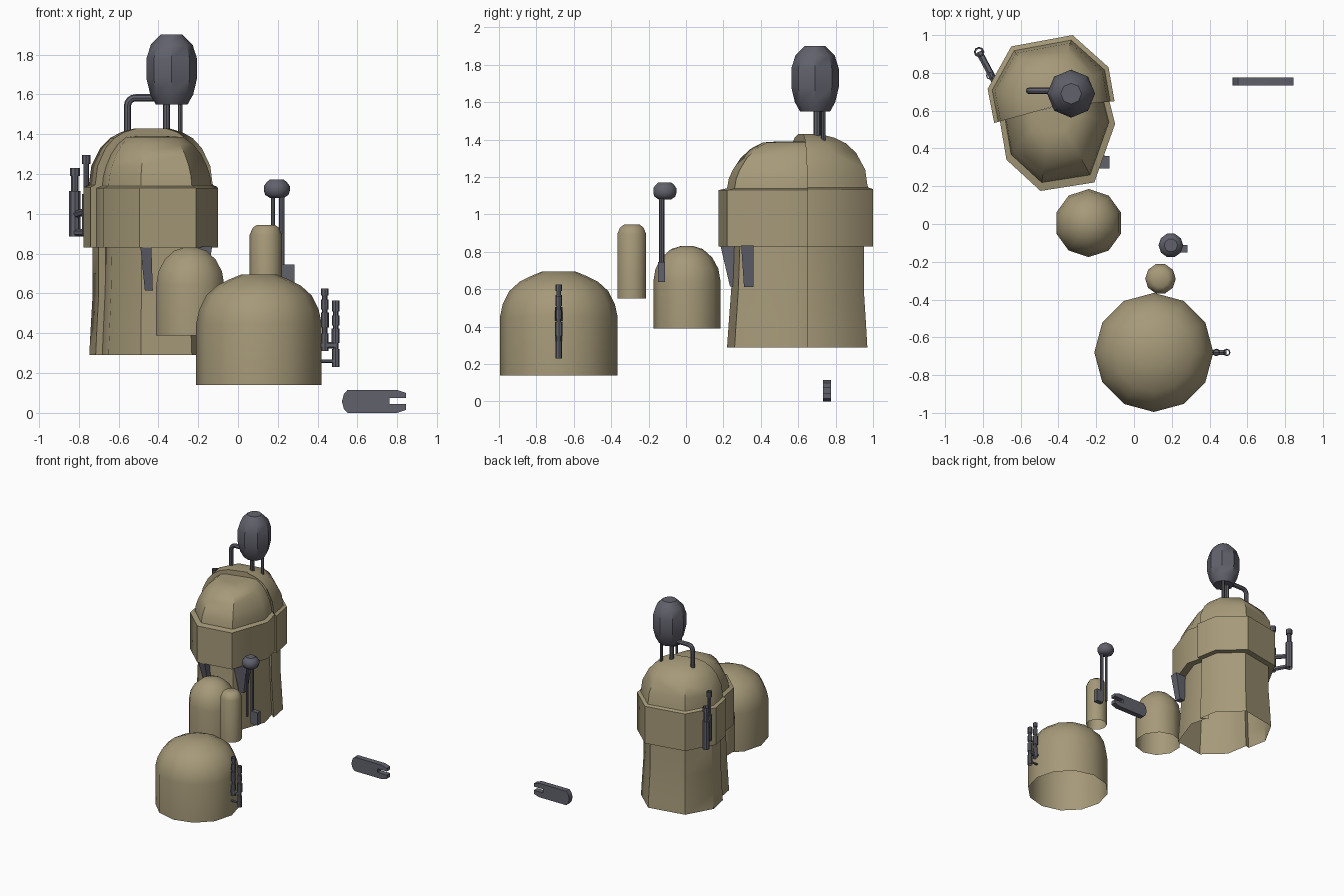
import bpy, bmesh, math
from mathutils import Vector

if "Cube" in bpy.data.objects:
    bpy.data.objects.remove(bpy.data.objects["Cube"])


def mat(name, col):
    m = bpy.data.materials.new(name)
    m.diffuse_color = (*col, 1)
    m.use_nodes = True
    m.node_tree.nodes["Principled BSDF"].inputs["Base Color"].default_value = m.diffuse_color
    return m


TAN = mat("tan", (0.38, 0.32, 0.19))
GREY = mat("dark_grey", (0.12, 0.12, 0.15))


def finish(name, bm, material, angle=40):
    bmesh.ops.recalc_face_normals(bm, faces=bm.faces)
    me = bpy.data.meshes.new(name)
    bm.to_mesh(me)
    bm.free()
    ob = bpy.data.objects.new(name, me)
    bpy.context.collection.objects.link(ob)
    me.materials.append(material)
    bpy.ops.object.select_all(action='DESELECT')
    ob.select_set(True)
    bpy.context.view_layer.objects.active = ob
    bpy.ops.object.shade_smooth_by_angle(angle=math.radians(angle))
    return ob


def skin(rings, closed=True, cap0=False, cap1=False):
    """Bridge a list of point rings with quads."""
    bm = bmesh.new()
    vs = [[bm.verts.new(p) for p in r] for r in rings]
    n = len(vs[0])
    for a, b in zip(vs, vs[1:]):
        for i in range(n if closed else n - 1):
            j = (i + 1) % n
            bm.faces.new((a[i], a[j], b[j], b[i]))
    if cap0:
        bm.faces.new(vs[0])
    if cap1:
        bm.faces.new(vs[-1])
    return bm


def lathe(name, x, y, profile, n, material, phase=0.0, cap0=False, cap1=False):
    rings = [[(x + r * math.cos(phase + 2 * math.pi * i / n),
               y + r * math.sin(phase + 2 * math.pi * i / n), z) for i in range(n)]
             for r, z in profile]
    return finish(name, skin(rings, True, cap0, cap1), material)


def loft(name, outline, centre, profile, closed, cap1=False):
    """Shrink an outline toward a centre while following a (scale, z) profile."""
    cx, cy = centre
    rings = [[(cx + (x - cx) * s, cy + (y - cy) * s, z) for x, y in outline]
             for s, z in profile]
    return finish(name, skin(rings, closed, False, cap1), TAN)


def tube(name, pts, r, n=8, caps=True):
    """Sweep a round section along a path."""
    pts = [Vector(p) for p in pts]
    rings = []
    for i, p in enumerate(pts):
        t = (pts[min(i + 1, len(pts) - 1)] - pts[max(i - 1, 0)]).normalized()
        side = t.cross(Vector((0, 1, 0)))
        if side.length < 0.1:
            side = t.cross(Vector((0, 0, 1)))
        side.normalize()
        up = t.cross(side)
        rings.append([p + r * (math.cos(a) * side + math.sin(a) * up)
                      for a in (2 * math.pi * k / n for k in range(n))])
    return finish(name, skin(rings, True, caps, caps), GREY)


# Tower: two shells meeting at a slanted seam
C = (-0.43, 0.62)
back = [(-0.74, 0.535), (-0.775, 0.715), (-0.65, 0.94), (-0.325, 1.0),
        (-0.135, 0.83), (-0.103, 0.65), (-0.16, 0.70)]
front = [(-0.71, 0.545), (-0.675, 0.34), (-0.495, 0.175), (-0.21, 0.22),
         (-0.10, 0.53), (-0.14, 0.69)]
loft("tower_back_dome", back, C,
     [(0.84, 0.83), (1, 0.83), (1, 1.135), (0.93, 1.145), (0.92, 1.16), (0.89, 1.24),
      (0.76, 1.33), (0.62, 1.38), (0.46, 1.41), (0.25, 1.43)], True, True)
loft("tower_front_dome", front, C,
     [(0.82, 0.83), (1, 0.83), (1, 1.13), (0.9, 1.14), (0.88, 1.19), (0.83, 1.24),
      (0.74, 1.30), (0.62, 1.35), (0.47, 1.385), (0.3, 1.39)], True, True)
loft("tower_back_body", [(-0.70, 0.548)] + back, C,
     [(0.87, 0.83), (0.87, 0.6), (0.9, 0.42), (0.92, 0.29)], False)
loft("tower_front_body", front, C,
     [(0.83, 0.83), (0.85, 0.6), (0.88, 0.42), (0.9, 0.29)], False)

# Separate domes, open underneath
lathe("big_dome", 0.105, -0.68,
      [(0.315, 0.14), (0.315, 0.45), (0.3, 0.52), (0.265, 0.59), (0.21, 0.64),
       (0.15, 0.67), (0.09, 0.695)], 12, TAN, 0, cap1=True)
lathe("medium_dome", -0.24, 0.005,
      [(0.18, 0.39), (0.18, 0.64), (0.168, 0.71), (0.135, 0.77), (0.085, 0.815),
       (0.03, 0.832)], 10, TAN, math.radians(18), cap1=True)
lathe("thin_dome", 0.14, -0.29,
      [(0.081, 0.55), (0.081, 0.895), (0.066, 0.93), (0.045, 0.945)], 10, TAN, cap1=True)

# Round tank on rods above the tower
lathe("top_tank", -0.333, 0.69,
      [(0.08, 1.55), (0.108, 1.60), (0.127, 1.68), (0.127, 1.78), (0.105, 1.85),
       (0.055, 1.90)], 8, GREY, 0, True, True)
tube("tank_thick_rod", [(-0.36, 0.70, 1.38), (-0.36, 0.70, 1.57)], 0.018)
tube("tank_thin_rod", [(-0.29, 0.735, 1.36), (-0.29, 0.735, 1.58)], 0.012)
bend = [(-0.515 - 0.04 * math.cos(a), 0.705, 1.543 + 0.04 * math.sin(a))
        for a in (math.pi / 2 * k / 4 for k in range(5))]
tube("bent_pipe", [(-0.555, 0.705, 1.34)] + bend + [(-0.40, 0.705, 1.583)], 0.018)

# Antenna behind the thin dome
lathe("antenna_ball", 0.195, -0.113,
      [(0.035, 1.08), (0.058, 1.095), (0.065, 1.115), (0.065, 1.14), (0.05, 1.16),
       (0.035, 1.172)], 10, GREY, 0, True, True)
tube("antenna_thin_rod", [(0.176, -0.13, 0.68), (0.176, -0.13, 1.10)], 0.010)
tube("antenna_thick_rod", [(0.22, -0.13, 0.66), (0.22, -0.13, 1.10)], 0.014)


def prism(name, a, b):
    """Four-sided solid between two rectangles given by their corners."""
    return finish(name, skin([a, b], True, True, True), GREY)


def rect(x0, x1, y0, y1, z):
    return [(x0, y0, z), (x1, y0, z), (x1, y1, z), (x0, y1, z)]


prism("antenna_box", rect(0.22, 0.284, -0.15, -0.112, 0.64),
      rect(0.22, 0.284, -0.15, -0.112, 0.745))

# Tapering fins below the collar
prism("front_fin", rect(-0.49, -0.435, 0.185, 0.27, 0.83),
      rect(-0.468, -0.428, 0.235, 0.26, 0.615))
prism("side_fin", rect(-0.25, -0.13, 0.295, 0.36, 0.835),
      rect(-0.21, -0.165, 0.31, 0.362, 0.612))


def canister(name, x, y, steps):
    """Open stepped cylinder, given as (radius, bottom, top) steps."""
    profile = [p for r, z0, z1 in steps for p in ((r, z0), (r, z1))]
    return lathe(name, x, y, profile, 8, GREY)


# Canisters beside the tower
canister("tower_canister", -0.82, 0.91,
         [(0.028, 0.885), (0.018, 1.115), (0.025, 1.19)] and
         [(0.028, 0.885, 1.115), (0.018, 1.115, 1.19), (0.025, 1.19, 1.23)])
canister("tower_rod", -0.763, 0.785,
         [(0.02, 0.89, 1.1), (0.014, 1.1, 1.25), (0.021, 1.25, 1.295)])
tube("tower_lower_link", [(-0.82, 0.91, 0.905), (-0.74, 0.76, 0.905)], 0.018, 6)
tube("tower_upper_link", [(-0.82, 0.91, 0.995), (-0.74, 0.76, 1.02)], 0.018, 6)

# Canisters beside the big dome
for i, (x, z) in enumerate(((0.436, 0.31), (0.491, 0.23))):
    canister(f"dome_canister_{i + 1}", x, -0.68,
             [(0.018, z, z + 0.09), (0.013, z + 0.09, z + 0.12),
              (0.02, z + 0.12, z + 0.195), (0.013, z + 0.195, z + 0.21),
              (0.018, z + 0.21, z + 0.26), (0.013, z + 0.26, z + 0.28),
              (0.018, z + 0.28, z + 0.335 - 0.02 * (1 - i))])
tube("dome_lower_link", [(0.40, -0.68, 0.26), (0.49, -0.68, 0.26)], 0.009, 6)
tube("dome_upper_link", [(0.40, -0.68, 0.34), (0.49, -0.68, 0.34)], 0.016, 6)

# Slotted bar lying on the ground
bar = [(0.55, 0), (0.80, 0), (0.845, 0.015), (0.845, 0.045), (0.76, 0.045),
       (0.76, 0.075), (0.845, 0.075), (0.845, 0.10), (0.80, 0.115), (0.55, 0.115),
       (0.532, 0.095), (0.522, 0.057), (0.532, 0.02)]
finish("slotted_bar", skin([[(x, y, z) for x, z in bar] for y in (0.732, 0.776)],
                           True, True, True), GREY, 30)
